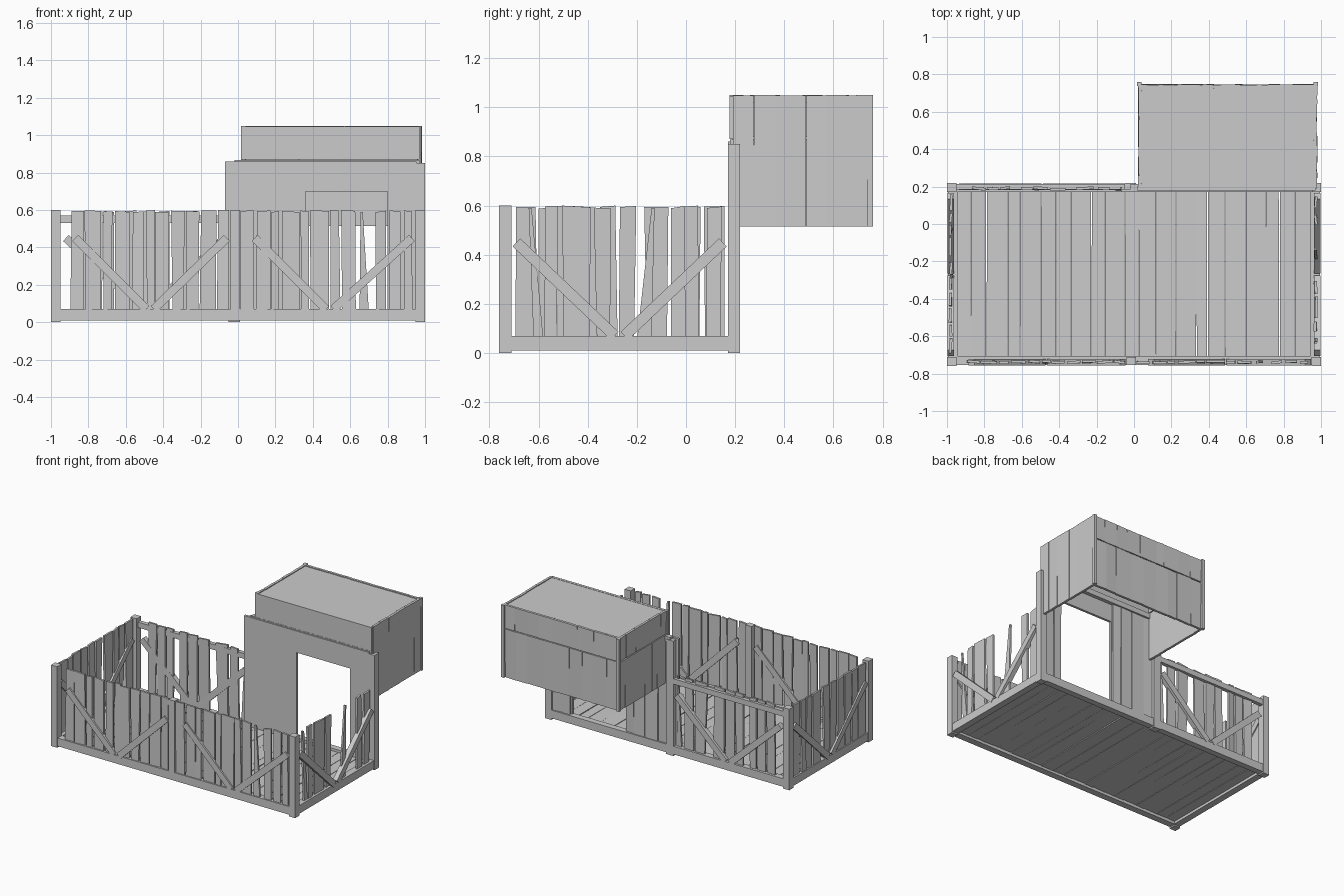
import bpy, bmesh, math, random
from mathutils import Vector

if "Cube" in bpy.data.objects:
    bpy.data.objects.remove(bpy.data.objects["Cube"])

random.seed(7)


def finish(name, bm):
    bmesh.ops.recalc_face_normals(bm, faces=bm.faces)
    me = bpy.data.meshes.new(name)
    bm.to_mesh(me)
    bm.free()
    ob = bpy.data.objects.new(name, me)
    bpy.context.collection.objects.link(ob)
    return ob


def hexa(bm, inner, outer):
    # closed block between two matching four-sided loops
    a = [bm.verts.new(p) for p in inner]
    b = [bm.verts.new(p) for p in outer]
    bm.faces.new(a)
    bm.faces.new(b[::-1])
    for i in range(4):
        j = (i + 1) % 4
        bm.faces.new((a[i], b[i], b[j], a[j]))


def boxes(name, items):
    bm = bmesh.new()
    for x0, x1, y0, y1, z0, z1 in items:
        loop = ((x0, y0), (x1, y0), (x1, y1), (x0, y1))
        hexa(bm, [(x, y, z0) for x, y in loop], [(x, y, z1) for x, y in loop])
    return finish(name, bm)


# wall coordinates (along, height, depth) to world space
def along_x(u, v, d):
    return (u, d, v)


def along_y(u, v, d):
    return (d, u, v)


def flat_floor(u, v, d):
    return (u, v, d)


def add_plank(bm, place, corners, depth, thick, warp):
    offs = [random.uniform(-warp, warp) for _ in corners]
    hexa(bm, [place(u, v, depth - thick / 2 + o) for (u, v), o in zip(corners, offs)],
         [place(u, v, depth + thick / 2 + o) for (u, v), o in zip(corners, offs)])


def plank_run(name, place, spans, v0, v1, depth, thick=0.014, warp=0.005,
              width=0.08, gap=0.012, ragged=0.012):
    # rough boards filling each span, with tapered gaps between them
    bm = bmesh.new()
    for s0, s1 in spans:
        n = max(1, round((s1 - s0) / width))
        w = (s1 - s0) / n
        edges = [s0] + [s0 + w * (i + random.uniform(-.25, .25)) for i in range(1, n)] + [s1]
        for a, b in zip(edges, edges[1:]):
            g = [random.uniform(0, gap) for _ in range(4)]
            t = [v1 - random.uniform(0, ragged) for _ in range(2)]
            add_plank(bm, place, [(a + g[0], v0), (b - g[1], v0), (b - g[2], t[0]), (a + g[3], t[1])],
                      depth, thick, warp)
    return finish(name, bm)


def braces(name, place, bars, depth, thick=0.035, width=0.045):
    bm = bmesh.new()
    for p, q in bars:
        p, q = Vector(p), Vector(q)
        n = (q - p).normalized().orthogonal() * width / 2
        add_plank(bm, place, [p - n, q - n, q + n, p + n], depth, thick, 0)
    return finish(name, bm)


# base frame
boxes("base_frame", [(-.97, .97, -.755, -.705, .01, .07), (-.97, .97, .17, .215, .01, .07),
                     (-.995, -.945, -.73, .19, .01, .07), (.945, .995, -.73, .19, .01, .07)])

# upright posts
boxes("short_posts", [(-1, -.95, -.76, -.71, 0, .6), (.95, 1, -.76, -.71, 0, .6),
                      (-1, -.95, .17, .22, 0, .6), (-.04, .01, -.755, -.71, .01, .6)])
boxes("tall_posts", [(.95, 1, .17, .22, 0, .85), (-.05, .01, .17, .22, 0, .85)])

# floor boards
plank_run("floor_boards", flat_floor, [(-.955, .955)], -.72, .18, .04,
          thick=.02, warp=.003, width=.09, gap=.003, ragged=.004)

# ragged wall boards
plank_run("front_boards", along_x, [(-.9, -.04), (.01, .63), (.73, .94)], .05, .6, -.738)
plank_run("left_boards", along_y, [(-.7, -.2), (-.17, .16)], .05, .6, -.98)
plank_run("back_boards", along_x, [(-.88, -.66), (-.61, -.36), (-.31, -.12)], .05, .6, .19, gap=.02)
plank_run("right_boards", along_y, [(-.58, -.3), (-.01, .15)], .05, .6, .972, gap=.02)

# narrow splintered boards in the gaps
bm = bmesh.new()
for place, depth, u0, u1, tip in ((along_y, .972, -.2, -.14, -.14), (along_x, -.738, .65, .7, .655),
                                  (along_y, .972, -.62, -.58, -.64), (along_x, .19, -.1, -.06, -.075)):
    add_plank(bm, place, [(u0, .05), (u1, .05), (tip + .012, .59), (tip, .59)], depth, .014, .003)
finish("splintered_boards", bm)


# diagonal braces in V pairs
def vee(lo, mid, hi):
    return [((lo, .45), (mid - .02, .07)), ((mid + .02, .07), (hi, .45))]


braces("front_braces", along_x, vee(-.87, -.47, -.06) + vee(.09, .49, .93), -.739)
braces("back_braces", along_x, vee(-.92, -.49, -.07), .2)
braces("right_braces", along_y, vee(-.69, -.27, .15), .98)
braces("left_braces", along_y, vee(-.69, -.27, .15), -.98)
boxes("back_rail", [(-.96, -.04, .185, .215, .53, .57)])

# doorway wall around the opening
boxes("doorway_wall", [(-.07, .36, .17, .188, .05, .86), (.8, .955, .17, .188, .05, .86),
                       (.36, .8, .17, .188, .7, .86)])
plank_run("doorway_back_boards", along_x, [(.01, .355), (.805, .95)], .06, .85, .197, gap=.004)
boxes("doorway_top_beam", [(-.02, .97, .18, .215, .83, .868)])

# raised box, open underneath, with a seam round the back and left sides
tight = dict(gap=.0005, width=.1, warp=.003, ragged=.002, thick=.018)
for label, z0, z1 in (("lower", .515, .873), ("upper", .878, 1.05)):
    plank_run("box_back_" + label, along_x, [(.03, .97)], z0, z1, .737, **tight)
    plank_run("box_left_" + label, along_y, [(.19, .75)], z0, z1, .032, **tight)
plank_run("box_right", along_y, [(.19, .75)], .515, 1.05, .97, **tight)
boxes("box_roof", [(.03, .97, .18, .74, 1.02, 1.043)])
boxes("box_front_panel", [(.03, .97, .178, .198, .87, 1.045)])
boxes("box_corner_posts", [(.015, .04, .738, .76, .515, 1.05), (.96, .985, .738, .76, .515, 1.05),
                           (.015, .04, .178, .2, .87, 1.05)])
